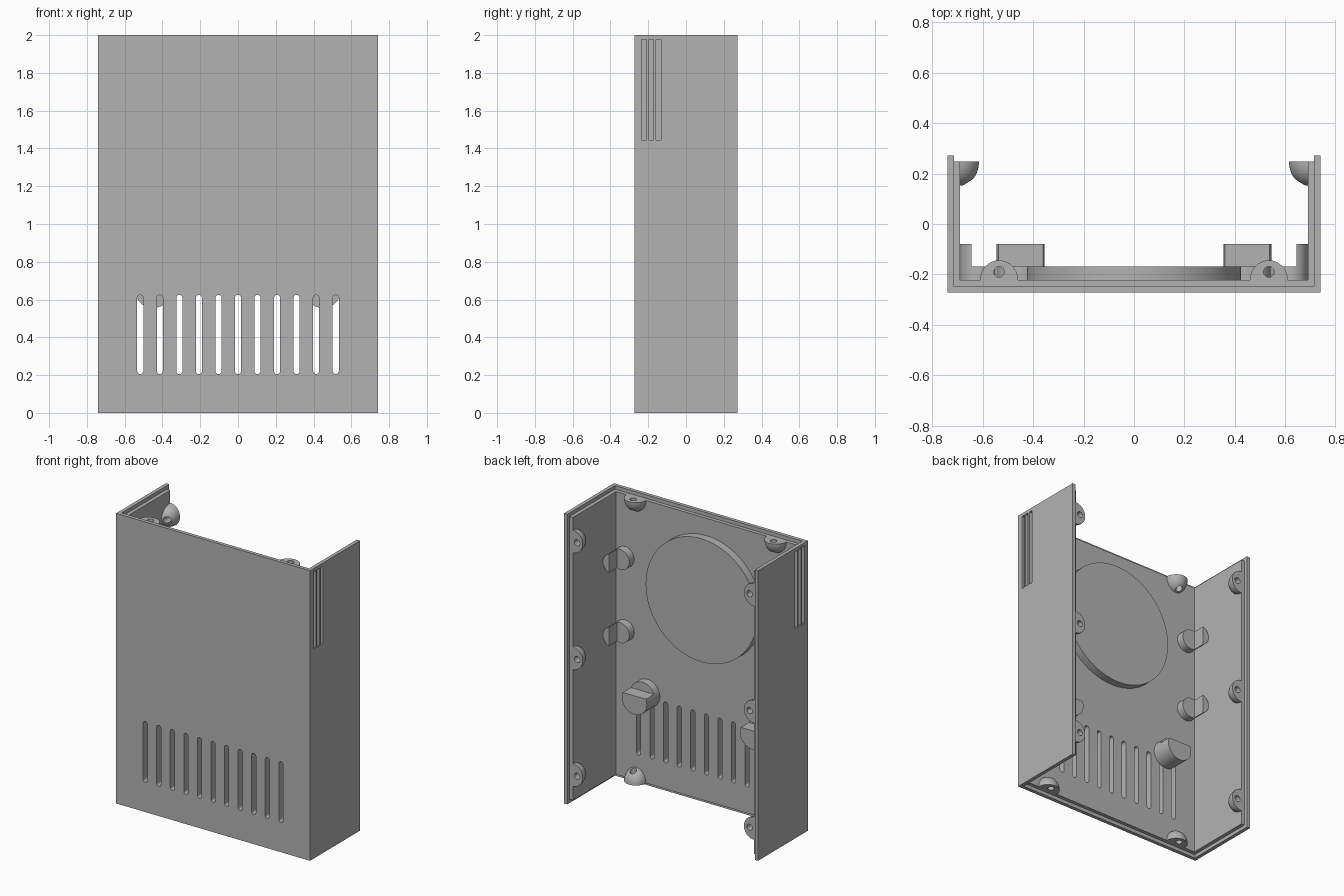
import bpy, bmesh, math
from mathutils import Vector, Matrix

cube = bpy.data.objects.get("Cube")
if cube:
    bpy.data.objects.remove(cube, do_unlink=True)

grey = bpy.data.materials.new("case grey")
grey.use_nodes = True
GREY = (0.45, 0.45, 0.45, 1)
grey.diffuse_color = GREY
grey.node_tree.nodes["Principled BSDF"].inputs["Base Color"].default_value = GREY

W, FRONT, BACK, H = 0.74, -0.272, 0.272, 2.0   # outer shell
WALL, LIP = 0.05, 0.025
PLATE = FRONT + WALL                            # inner face of front plate
AXES = {"x": Matrix.Rotation(math.pi / 2, 4, "Y"),
        "y": Matrix.Rotation(math.pi / 2, 4, "X"),
        "z": Matrix()}


def finish(name, bm):
    bmesh.ops.recalc_face_normals(bm, faces=bm.faces)
    mesh = bpy.data.meshes.new(name)
    bm.to_mesh(mesh)
    bm.free()
    mesh.materials.append(grey)
    obj = bpy.data.objects.new(name, mesh)
    bpy.context.collection.objects.link(obj)
    return obj


def add_box(bm, lo, hi):
    lo, hi = Vector(lo), Vector(hi)
    mat = Matrix.Translation((lo + hi) / 2) @ Matrix.Diagonal((hi - lo).to_4d())
    mat[3][3] = 1
    bmesh.ops.create_cube(bm, size=1, matrix=mat)


def add_cylinder(bm, center, radius, length, axis, segments=48):
    bmesh.ops.create_cone(bm, cap_ends=True, segments=segments, radius1=radius, radius2=radius,
                          depth=length, matrix=Matrix.Translation(center) @ AXES[axis])


def clip(bm, point, direction):
    """Remove everything on the side the direction points to, and cap it."""
    geom = bm.verts[:] + bm.edges[:] + bm.faces[:]
    cut = bmesh.ops.bisect_plane(bm, geom=geom, plane_co=point, plane_no=direction, clear_outer=True)
    edges = [e for e in cut["geom_cut"] if isinstance(e, bmesh.types.BMEdge)]
    bmesh.ops.holes_fill(bm, edges=edges, sides=0)


def subtract(obj, bm):
    cutter = finish("cutter", bm)
    cutter.hide_render = True
    mod = obj.modifiers.new("cut", "BOOLEAN")
    mod.operation, mod.solver, mod.object = "DIFFERENCE", "EXACT", cutter
    bpy.context.view_layer.update()
    result = bpy.data.meshes.new_from_object(obj.evaluated_get(bpy.context.evaluated_depsgraph_get()))
    obj.modifiers.clear()
    obj.data = result
    bpy.data.objects.remove(cutter, do_unlink=True)


def smooth(obj):
    bpy.ops.object.select_all(action="DESELECT")
    obj.select_set(True)
    bpy.context.view_layer.objects.active = obj
    bpy.ops.object.shade_smooth_by_angle(angle=math.radians(35))


def cut_box(obj, lo, hi):
    bm = bmesh.new()
    add_box(bm, lo, hi)
    subtract(obj, bm)


# Shell: front plate with two side walls, open at top, bottom and back
bm = bmesh.new()
add_box(bm, (-W, FRONT, 0), (W, BACK, H))
shell = finish("case_shell", bm)
inner, step = W - WALL, W - LIP
cut_box(shell, (-inner, PLATE, -1), (inner, 1, 3))

# Stepped lip along the top, bottom and back edges
cut_box(shell, (-step, FRONT + LIP, H - LIP), (step, 1, 3))
cut_box(shell, (-step, FRONT + LIP, -1), (step, 1, LIP))
cut_box(shell, (-step, BACK - LIP, -1), (step, 1, 3))

# Round-ended ventilation slots through the front
SLOT_R, SLOT_LOW, SLOT_HIGH = 0.016, 0.205, 0.625
for i in range(-5, 6):
    x = i * 0.1035
    bm = bmesh.new()
    path = []
    for k in range(18):
        a = math.pi * (k if k < 9 else k - 1) / 8
        z = SLOT_HIGH - SLOT_R if k < 9 else SLOT_LOW + SLOT_R
        path.append(bm.verts.new((x + SLOT_R * math.cos(a), FRONT - 0.1, z + SLOT_R * math.sin(a))))
    face = bm.faces.new(path)
    ext = bmesh.ops.extrude_face_region(bm, geom=[face])
    bmesh.ops.translate(bm, vec=(0, 0.2, 0),
                        verts=[v for v in ext["geom"] if isinstance(v, bmesh.types.BMVert)])
    subtract(shell, bm)

# Shallow grip grooves on both sides
for side in (-1, 1):
    for y in (-0.222, -0.184, -0.146):
        xs = sorted((side * (W - 0.02), side * (W + 0.1)))
        cut_box(shell, (xs[0], y - 0.013, 1.445), (xs[1], y + 0.013, 1.978))
smooth(shell)

# Raised round pad on the inside of the front plate
bm = bmesh.new()
add_cylinder(bm, (0, PLATE + 0.027, 1.43), 0.425, 0.054, "y", 96)
smooth(finish("round_pad", bm))


def stepped_peg(name, x, z, radius, point, direction):
    """Round base with a D-shaped upper half."""
    base_top, tip = -0.168, -0.08
    bm = bmesh.new()
    add_cylinder(bm, (x, (base_top + tip) / 2, z), radius, tip - base_top, "y")
    clip(bm, point, direction)
    add_cylinder(bm, (x, (PLATE + base_top) / 2, z), radius, base_top - PLATE, "y")
    smooth(finish(name, bm))


def screw_boss(name, center, radii, clips, hole, axis):
    """Rounded boss cut flat against the case, with a screw hole."""
    bm = bmesh.new()
    mat = Matrix.Translation(center) @ Matrix.Diagonal((*radii, 1))
    bmesh.ops.create_uvsphere(bm, u_segments=32, v_segments=20, radius=1, matrix=mat)
    for direction in clips:
        clip(bm, center, direction)
    boss = finish(name, bm)
    bm = bmesh.new()
    add_cylinder(bm, hole, 0.021, 0.5, axis, 24)
    subtract(boss, bm)
    smooth(boss)


for side, label in ((1, "left"), (-1, "right")):
    # Board pegs beside the walls and the larger pegs above the slots
    for z, level in ((1.545, "upper"), (1.04, "lower")):
        stepped_peg(f"{label}_{level}_peg", side * 0.62, z, 0.07,
                    (side * 0.645, 0, 0), (-side, 0, 0))
    stepped_peg(f"{label}_large_peg", side * 0.45, 0.65, 0.095, (0, 0, 0.685), (0, 0, 1))

    # Screw bosses at the top and bottom edges
    for z, up, level in ((H - LIP, 1, "top"), (LIP, -1, "bottom")):
        x = side * 0.535
        screw_boss(f"{label}_{level}_boss", (x, PLATE, z), (0.075, 0.078, 0.09),
                   ((0, -1, 0), (0, 0, up)), (x, -0.19, z), "z")

    # Screw bosses along the back edge of the wall
    for z, level in ((1.81, "upper"), (1.005, "middle"), (0.2, "lower")):
        screw_boss(f"{label}_{level}_back_boss", (side * inner, BACK - LIP, z), (0.075, 0.095, 0.078),
                   ((side, 0, 0), (0, 1, 0)), (side * 0.658, BACK, z), "y")
